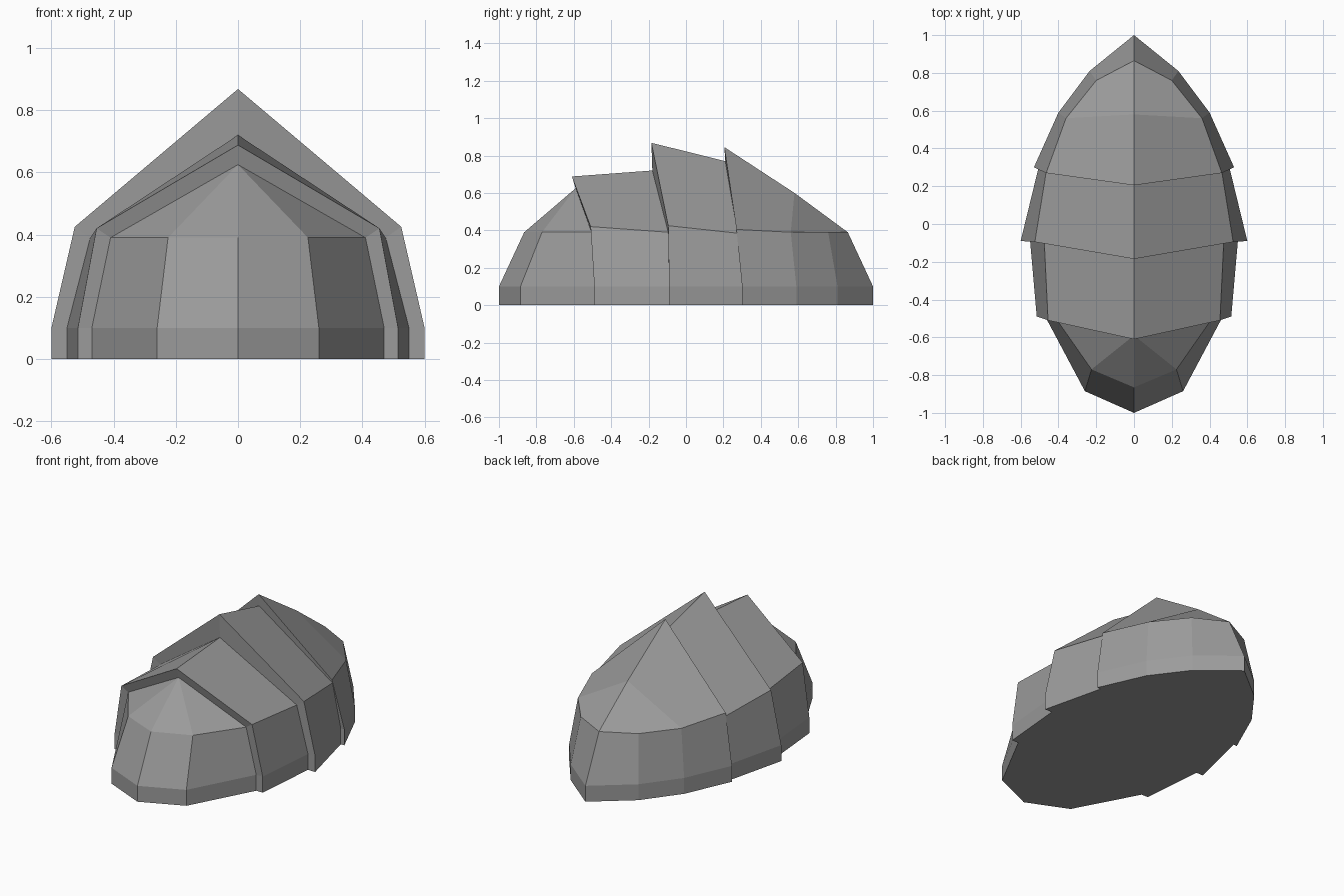
import bpy
import bmesh

cube = bpy.data.objects.get("Cube")
if cube:
    bpy.data.objects.remove(cube, do_unlink=True)

SKIRT = 0.1  # height of the vertical rim

grey = bpy.data.materials.new("shell grey")
grey.use_nodes = True
COLOUR = (0.33, 0.33, 0.33, 1)
grey.diffuse_color = COLOUR
bsdf = next(n for n in grey.node_tree.nodes if n.type == "BSDF_PRINCIPLED")
bsdf.inputs["Base Color"].default_value = COLOUR


def ring(base, shoulder, ridge):
    """Half cross-section: base (x, y), shoulder (x, y, z), ridge (y, z)."""
    bx, by = base
    return [(0, by, 0), (bx, by, 0), (bx, by, SKIRT), shoulder, (0, *ridge)]


def plate(name, rings):
    """Loft half sections along the body and mirror them across x."""
    bm = bmesh.new()
    verts = {}

    def vert(co):
        if co not in verts:
            verts[co] = bm.verts.new(co)
        return verts[co]

    for a, b in zip(rings, rings[1:]):
        for i in range(len(a) - 1):
            corners = list(dict.fromkeys((a[i], b[i], b[i + 1], a[i + 1])))
            if len(corners) < 3:
                continue
            face = bm.faces.new([vert(c) for c in corners])
            if face.calc_area() < 1e-6:
                bm.faces.remove(face)
    loose = [v for v in bm.verts if not v.link_faces]
    bmesh.ops.delete(bm, geom=loose, context="VERTS")
    mesh = bpy.data.meshes.new(name)
    bm.to_mesh(mesh)
    bm.free()
    mesh.materials.append(grey)
    obj = bpy.data.objects.new(name, mesh)
    bpy.context.collection.objects.link(obj)
    mirror = obj.modifiers.new("mirror", "MIRROR")
    mirror.use_axis = (True, False, False)
    mirror.use_clip = True


# Pointed head, fanning up to one apex
apex = (-0.59, 0.625)
head_back = ring((0.47, -0.49), (0.41, -0.505, 0.39), apex)
plate("head_plate", [
    ring((0, -1), (0, -0.865, 0.39), (-0.865, 0.39)),
    ring((0.26, -0.885), (0.225, -0.77, 0.39), apex),
    head_back,
])

# Each following plate starts with a raised lip over the one before
front_back = ring((0.55, -0.09), (0.475, -0.095, 0.39), (-0.18, 0.72))
plate("front_plate", [
    head_back,
    ring((0.515, -0.49), (0.455, -0.51, 0.42), (-0.61, 0.688)),
    front_back,
])

middle_back = ring((0.505, 0.3), (0.465, 0.275, 0.385), (0.21, 0.77))
plate("middle_plate", [
    front_back,
    ring((0.6, -0.09), (0.525, -0.095, 0.425), (-0.185, 0.868)),
    middle_back,
])

# Tail plate, closing to a point
tip = (0.865, 0.39)
plate("tail_plate", [
    middle_back,
    ring((0.53, 0.3), (0.465, 0.27, 0.405), (0.205, 0.845)),
    ring((0.4, 0.59), (0.36, 0.56, 0.39), (0.58, 0.6)),
    ring((0.235, 0.81), (0.2, 0.76, 0.39), tip),
    ring((0, 1), (0, *tip), tip),
])
